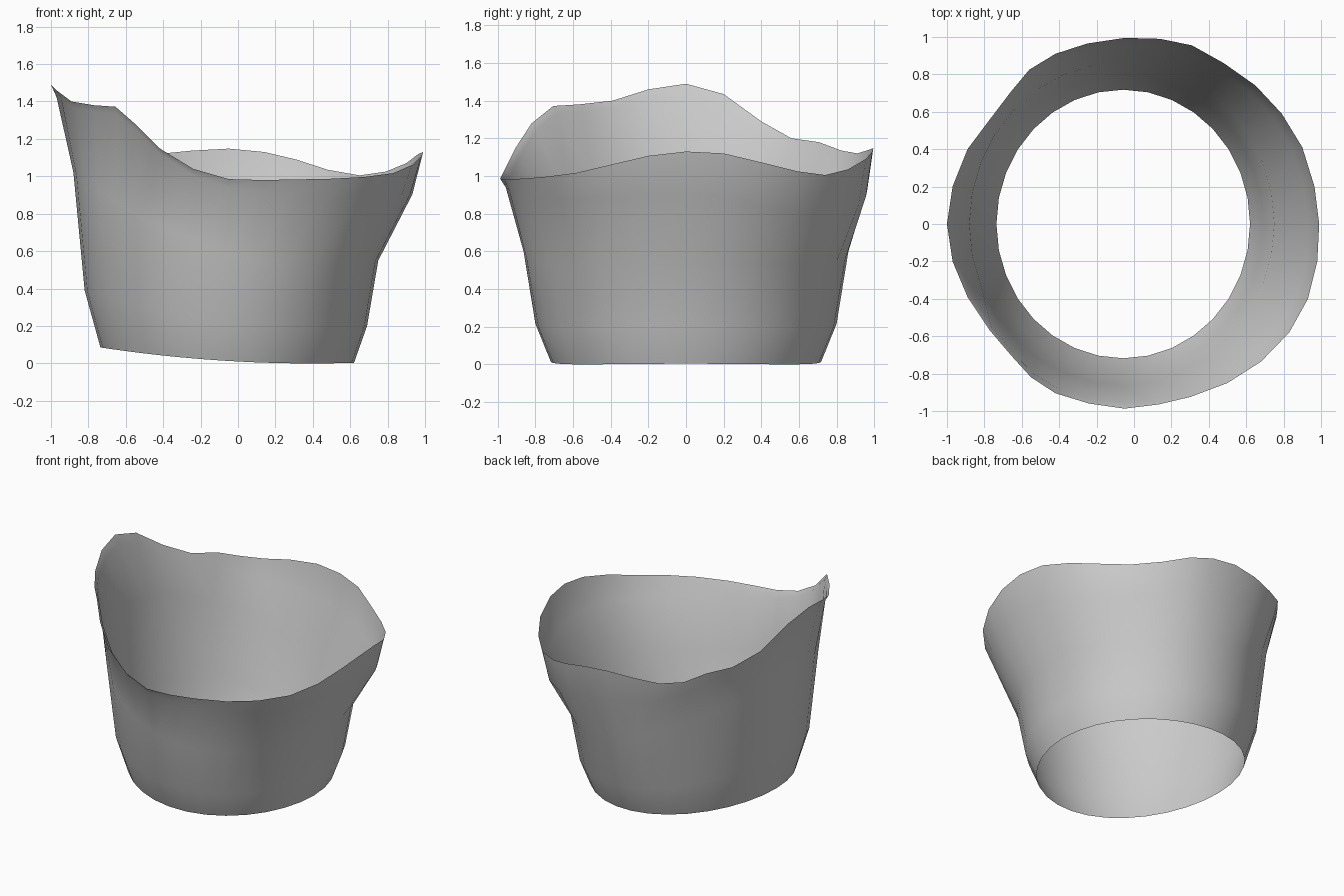
import bpy, bmesh
from math import sin, cos, pi

N = 32

# Wavy rim, counter-clockwise from the right side (x, y, z)
RIM = [
    (.99, 0, 1.13), (.965, .2, 1.12), (.90, .41, 1.07), (.79, .59, 1.025),
    (.65, .74, 1.005), (.48, .86, 1.035), (.31, .955, 1.09), (.14, .99, 1.13),
    (-.05, .995, 1.148), (-.25, .965, 1.137), (-.42, .91, 1.12), (-.56, .825, 1.135),
    (-.66, .705, 1.18), (-.77, .56, 1.20), (-.89, .40, 1.29), (-.97, .2, 1.435),
    (-1, 0, 1.49), (-.97, -.2, 1.46), (-.89, -.39, 1.40), (-.77, -.57, 1.38),
    (-.655, -.705, 1.372), (-.55, -.82, 1.28), (-.42, -.905, 1.15), (-.24, -.96, 1.04),
    (-.05, -.987, .985), (.13, -.965, .98), (.30, -.925, .983), (.50, -.85, .987),
    (.68, -.735, .997), (.83, -.58, 1.017), (.93, -.40, 1.06), (.98, -.2, 1.107),
]


def oval(cx, rx, ry, right, middle, left):
    """Elliptical ring whose height runs from right through middle to left."""
    b, d = (right - left) / 2, (right + left) / 2 - middle
    ring = []
    for i in range(N):
        a = 2 * pi * i / N
        c = cos(a)
        ring.append((cx + rx * c, ry * sin(a), middle + b * c + d * c * c))
    return ring


# Lower rings of the wall
base = oval(-.0575, .678, .718, .003, .013, .085)
low = oval(-.065, .755, .80, .20, .215, .39)
waist = oval(-.065, .815, .863, .55, .60, 1.02)

# Flaring ring between waist and rim
flare = []
for i, (w, r) in enumerate(zip(waist, RIM)):
    a = 2 * pi * i / N
    t, f = .76, .74 - .13 * cos(a) - .14 * sin(a)
    flare.append((w[0] + (r[0] - w[0]) * t,
                  w[1] + (r[1] - w[1]) * t,
                  w[2] + (r[2] - w[2]) * f))

# Open-ended single-sheet wall
bm = bmesh.new()
rings = [[bm.verts.new(p) for p in ring] for ring in (base, low, waist, flare, RIM)]
for lo, hi in zip(rings, rings[1:]):
    for i in range(N):
        j = (i + 1) % N
        bm.faces.new((lo[i], lo[j], hi[j], hi[i])).smooth = True
mesh = bpy.data.meshes.new("flared_cuff")
bm.to_mesh(mesh)
bm.free()
bpy.context.collection.objects.link(bpy.data.objects.new("flared_cuff", mesh))
